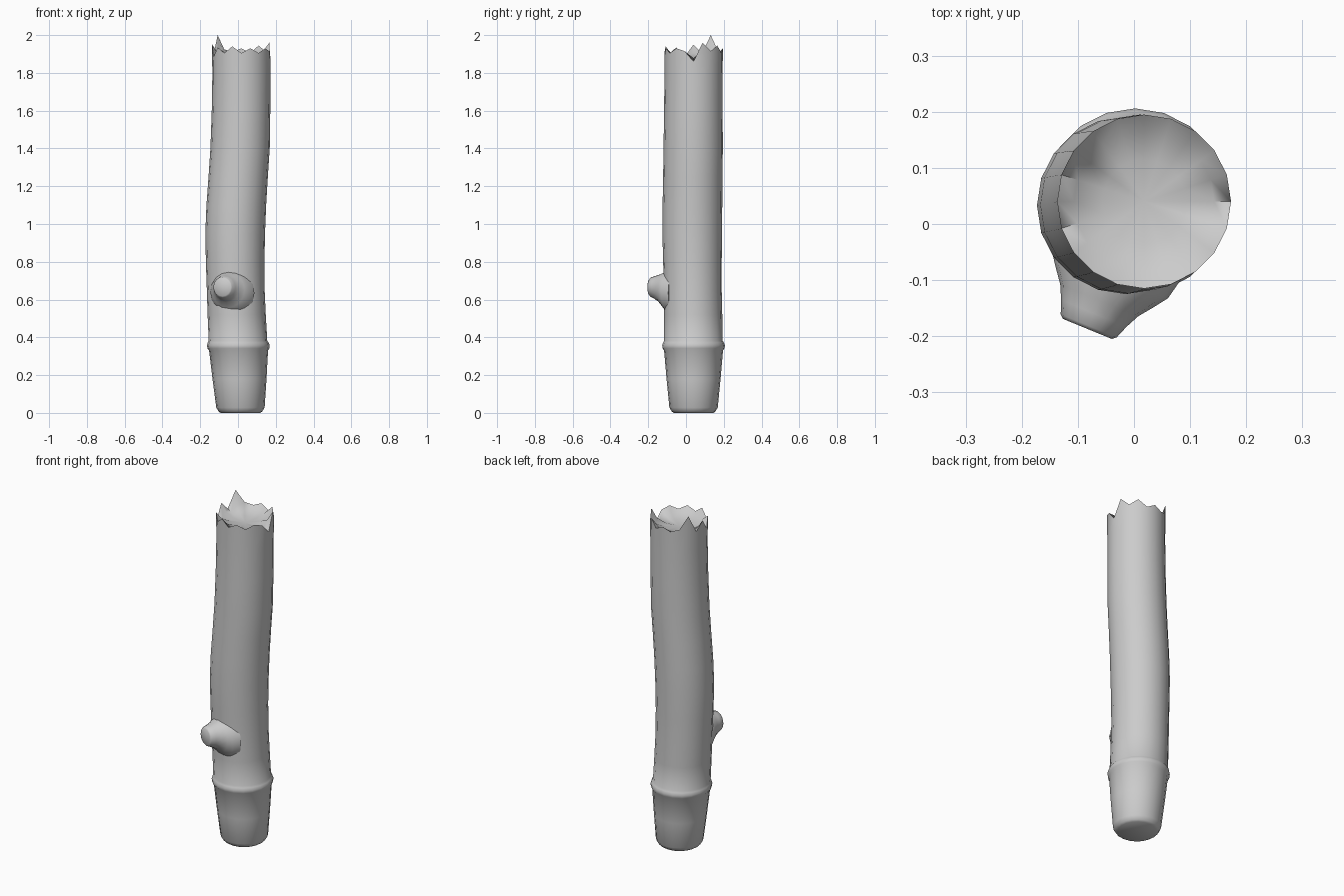
import bpy, bmesh, math
from mathutils import Vector

if "Cube" in bpy.data.objects:
    bpy.data.objects.remove(bpy.data.objects["Cube"])

N = 20

def ring(bm, center, radius, normal=(0, 0, 1), n=N, heights=None):
    q = Vector(normal).to_track_quat('Z', 'Y') if tuple(normal) != (0, 0, 1) else None
    out = []
    for i in range(n):
        a = 2 * math.pi * i / n
        v = Vector((radius * math.cos(a), radius * math.sin(a), 0))
        if q:
            v = q @ v
        v += Vector(center)
        if heights:
            v.z = heights[i]
        out.append(bm.verts.new(v))
    return out

def loft(bm, rings):
    for a, b in zip(rings, rings[1:]):
        n = len(a)
        for i in range(n):
            j = (i + 1) % n
            bm.faces.new((a[i], a[j], b[j], b[i]))

def finish(bm, name, angle):
    bmesh.ops.recalc_face_normals(bm, faces=bm.faces)
    me = bpy.data.meshes.new(name)
    bm.to_mesh(me)
    bm.free()
    ob = bpy.data.objects.new(name, me)
    bpy.context.collection.objects.link(ob)
    bpy.ops.object.select_all(action='DESELECT')
    ob.select_set(True)
    bpy.context.view_layer.objects.active = ob
    bpy.ops.object.shade_smooth_by_angle(angle=math.radians(angle))
    return ob

# trunk sections: z, centre x, centre y, radius
sections = [
    (0.0, 0.013, 0.04, 0.105), (0.008, 0.013, 0.04, 0.116), (0.028, 0.013, 0.04, 0.128),
    (0.18, 0.008, 0.04, 0.143), (0.33, 0.003, 0.04, 0.156),
    (0.342, 0.002, 0.04, 0.164), (0.358, 0.002, 0.04, 0.166), (0.372, 0.001, 0.04, 0.161),
    (0.382, 0.0, 0.039, 0.155), (0.52, -0.007, 0.038, 0.154), (0.65, -0.012, 0.036, 0.153),
    (0.80, -0.015, 0.034, 0.155), (0.95, -0.015, 0.033, 0.158), (1.1, -0.009, 0.034, 0.158),
    (1.25, 0.001, 0.036, 0.157), (1.4, 0.011, 0.038, 0.157), (1.6, 0.016, 0.039, 0.155),
    (1.78, 0.018, 0.04, 0.154)]

# splintered rim heights around the top
rim = [1.86, 1.96, 1.915, 1.945, 1.905, 1.93, 1.91, 1.925, 2.0, 1.90,
       1.95, 1.885, 1.935, 1.905, 1.94, 1.905, 1.93, 1.905, 1.93, 1.915]

bm = bmesh.new()
rings = [ring(bm, (x, y, z), r) for z, x, y, r in sections]
rings.append(ring(bm, (0.018, 0.04, 0), 0.155, heights=rim))
# hollowed broken end
for r, k, floor in ((0.125, 0.3, 1.895), (0.075, 0.08, 1.88)):
    rings.append(ring(bm, (0.018, 0.04, 0), r, heights=[floor + k * (h - 1.915) for h in rim]))
loft(bm, rings)
bm.faces.new(rings[0])
mid = bm.verts.new((0.018, 0.04, 1.875))
for i in range(N):
    bm.faces.new((rings[-1][i], rings[-1][(i + 1) % N], mid))
finish(bm, "trunk", 75)

# flared branch stub
d = Vector((-0.38, -0.925, 0)).normalized()
tip = Vector((-0.083, -0.187, 0.665))
bm = bmesh.new()
parts = [(0.0, 0.047, 0), (0.006, 0.054, 0), (0.03, 0.063, -0.002), (0.055, 0.075, -0.006),
         (0.08, 0.094, -0.014), (0.105, 0.112, -0.026), (0.15, 0.122, -0.03)]
stub = [ring(bm, tip - d * t + Vector((0, 0, dz)), r, d, 16) for t, r, dz in parts]
loft(bm, stub)
bm.faces.new(stub[0])
bm.faces.new(stub[-1])
finish(bm, "branch_stub", 60)
